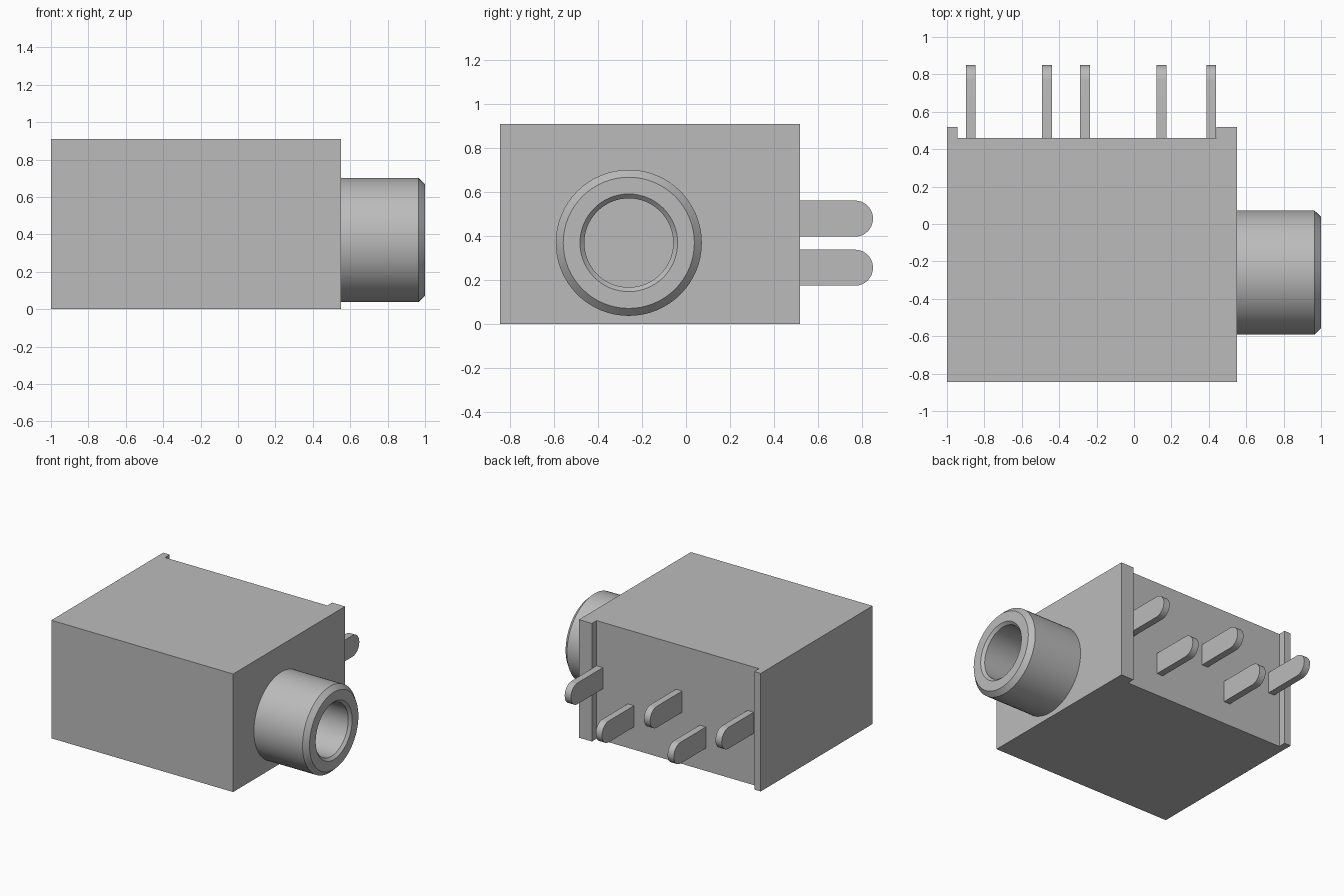
import bpy, bmesh, math

cube = bpy.data.objects.get("Cube")
if cube:
    bpy.data.objects.remove(cube, do_unlink=True)

grey = bpy.data.materials.new("plain_grey")
grey.use_nodes = True
grey.diffuse_color = (0.5, 0.5, 0.5, 1)
grey.node_tree.nodes["Principled BSDF"].inputs["Base Color"].default_value = (0.5, 0.5, 0.5, 1)


def finish(name, bm):
    bmesh.ops.recalc_face_normals(bm, faces=bm.faces)
    mesh = bpy.data.meshes.new(name)
    bm.to_mesh(mesh)
    bm.free()
    mesh.materials.append(grey)
    obj = bpy.data.objects.new(name, mesh)
    bpy.context.collection.objects.link(obj)
    return obj


def smooth(obj):
    bpy.ops.object.select_all(action='DESELECT')
    obj.select_set(True)
    bpy.context.view_layer.objects.active = obj
    bpy.ops.object.shade_smooth_by_angle(angle=math.radians(30))


def extrude(name, points, direction):
    """Solid made by sweeping a closed flat outline along a direction."""
    bm = bmesh.new()
    face = bm.faces.new([bm.verts.new(p) for p in points])
    swept = bmesh.ops.extrude_face_region(bm, geom=[face])
    verts = [g for g in swept["geom"] if isinstance(g, bmesh.types.BMVert)]
    bmesh.ops.translate(bm, verts=verts, vec=direction)
    return finish(name, bm)


# Housing: plan outline with a shallow recess between two back ribs
left, right, front, back, recess, height = -1, 0.55, -0.845, 0.518, 0.46, 0.91
plan = [(left, front), (right, front), (right, back), (0.44, back),
        (0.44, recess), (-0.945, recess), (-0.945, back), (left, back)]
extrude("housing", [(x, y, 0) for x, y in plan], (0, 0, height))

# Socket barrel: (x, radius) profile turned about the x direction
axis_y, axis_z, sides = -0.26, 0.37, 64
profile = [(right, 0.332), (0.965, 0.332), (1, 0.298),
           (1, 0.222), (0.98, 0.202), (right + 0.002, 0.202)]
bm = bmesh.new()
rings = []
for x, r in profile:
    rings.append([bm.verts.new((x, axis_y + r * math.cos(2 * math.pi * i / sides),
                                axis_z + r * math.sin(2 * math.pi * i / sides)))
                  for i in range(sides)])
for a, b in zip(rings, rings[1:]):
    for i in range(sides):
        j = (i + 1) % sides
        bm.faces.new((a[i], a[j], b[j], b[i]))
bm.faces.new(rings[0])
bm.faces.new(rings[-1])
smooth(finish("socket_barrel", bm))

# Solder pins: flat tabs with rounded tips, in two staggered rows
thick, radius, tip = 0.053, 0.082, 0.85
upper, lower = 0.48, 0.257
pins = [(-0.873, upper), (-0.465, lower), (-0.263, upper), (0.148, lower), (0.413, upper)]
for n, (x, z) in enumerate(pins, 1):
    x0 = x - thick / 2
    outline = [(x0, recess - 0.01, z - radius)]
    for i in range(17):
        a = -math.pi / 2 + math.pi * i / 16
        outline.append((x0, tip - radius + radius * math.cos(a), z + radius * math.sin(a)))
    outline.append((x0, recess - 0.01, z + radius))
    smooth(extrude(f"solder_pin_{n}", outline, (thick, 0, 0)))
